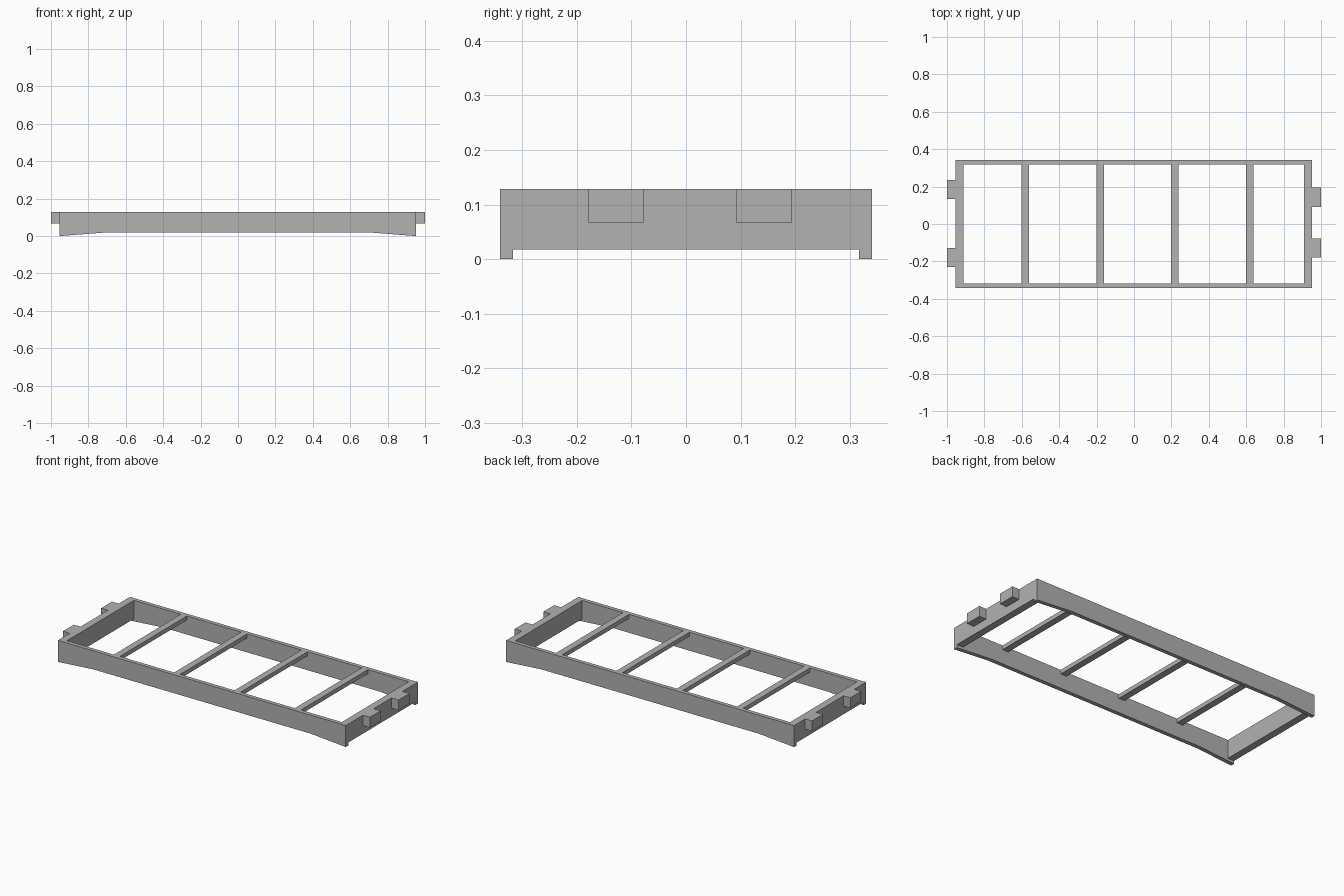
import bpy
import bmesh

cube = bpy.data.objects.get("Cube")
if cube:
    bpy.data.objects.remove(cube, do_unlink=True)

# Single flat grey
grey = bpy.data.materials.new("plain_grey")
grey.use_nodes = True
colour = (0.445, 0.445, 0.445, 1)
grey.diffuse_color = colour
grey.node_tree.nodes["Principled BSDF"].inputs["Base Color"].default_value = colour

# Main frame dimensions
LEFT, RIGHT = -0.955, 0.953
OUTER, INNER = 0.341, 0.317
TOP, BEAM_BOTTOM = 0.129, 0.018
WALL = 0.043


def extrude_profile(name, profile, y0, y1):
    """Solid made from an (x, z) outline swept from y0 to y1."""
    bm = bmesh.new()
    face = bm.faces.new([bm.verts.new((x, y0, z)) for x, z in profile])
    swept = bmesh.ops.extrude_face_region(bm, geom=[face])["geom"]
    verts = [v for v in swept if isinstance(v, bmesh.types.BMVert)]
    bmesh.ops.translate(bm, verts=verts, vec=(0, y1 - y0, 0))
    bmesh.ops.recalc_face_normals(bm, faces=bm.faces)
    mesh = bpy.data.meshes.new(name)
    bm.to_mesh(mesh)
    bm.free()
    mesh.materials.append(grey)
    obj = bpy.data.objects.new(name, mesh)
    bpy.context.scene.collection.objects.link(obj)
    return obj


def block(name, x0, x1, y0, y1, z0, z1=TOP):
    return extrude_profile(name, [(x0, z0), (x1, z0), (x1, z1), (x0, z1)], y0, y1)


# Long side rails, deepening into a foot at each end
rail = [(LEFT, TOP), (LEFT, 0), (-0.72, BEAM_BOTTOM),
        (0.72, BEAM_BOTTOM), (RIGHT, 0), (RIGHT, TOP)]
extrude_profile("front_rail", rail, -OUTER, -INNER)
extrude_profile("back_rail", rail, INNER, OUTER)

# End walls between the rails
block("right_end_wall", LEFT, LEFT + WALL, -INNER, INNER, BEAM_BOTTOM)
block("left_end_wall", RIGHT - WALL, RIGHT, -INNER, INNER, BEAM_BOTTOM)

# Thin cross bars, flush with the top
for i in range(4):
    x = -0.581 + i * 0.4
    block(f"cross_bar_{i + 1}", x - 0.02, x + 0.02, -INNER, INNER, TOP - 0.025)

# Connector tabs, staggered so that neighbouring frames interlock
for i, y in enumerate((-0.178, 0.184)):
    block(f"right_tab_{i + 1}", -1, LEFT, y - 0.051, y + 0.051, 0.067)
for i, y in enumerate((-0.128, 0.143)):
    block(f"left_tab_{i + 1}", RIGHT, 1, y - 0.051, y + 0.051, 0.067)
